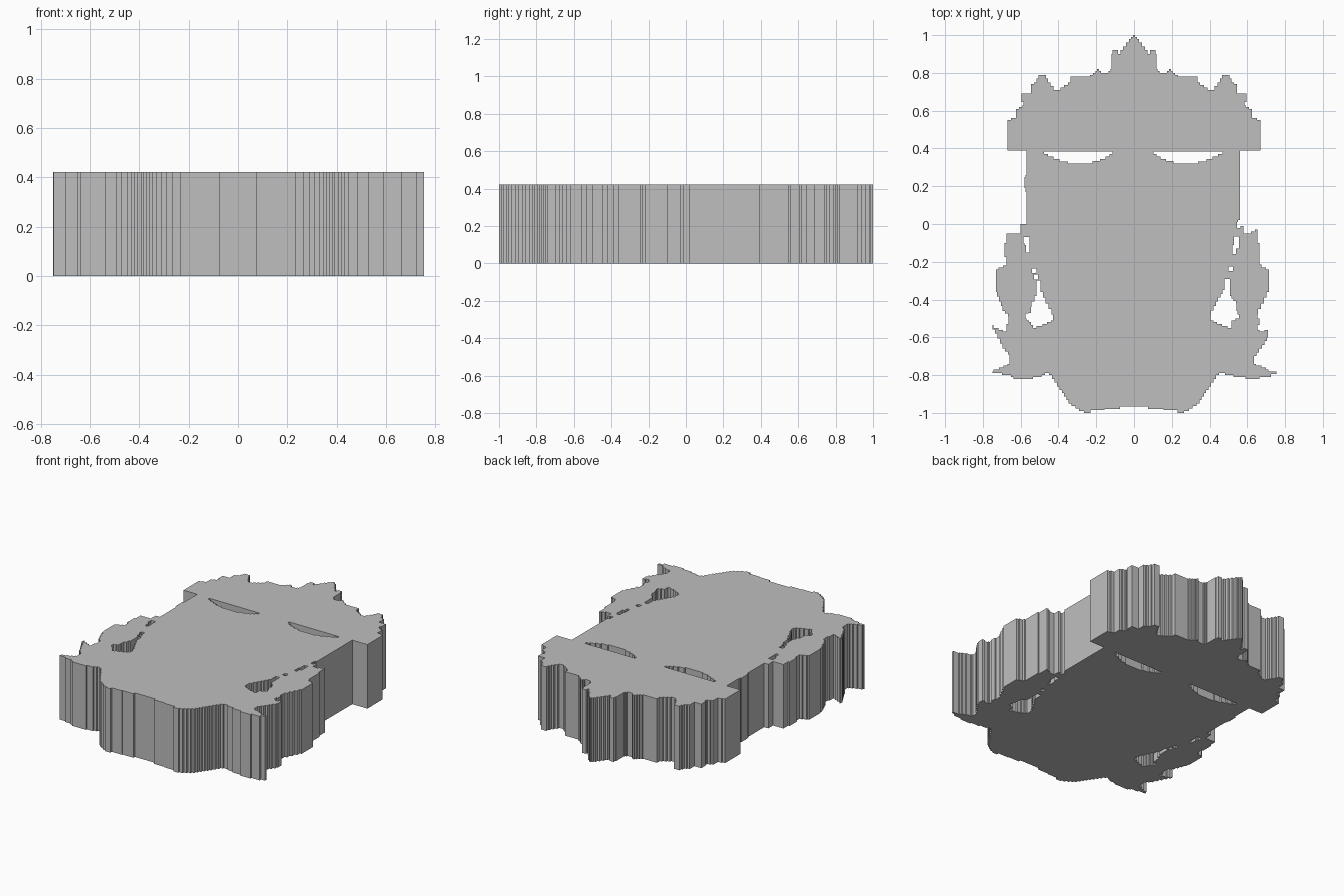
import bpy

cube = bpy.data.objects.get("Cube")
if cube:
    bpy.data.objects.remove(cube, do_unlink=True)

HEIGHT = 0.422
CELL = 0.0133          # width of one stair step in the outline
UNIT = 0.01            # outlines are written in hundredths

# Crown from the centre peak out to the brow (left side, mirrored later)
crown = [(0, 100), (2, 98), (5, 94), (8, 90), (9, 92), (11, 92), (12, 90),
         (12, 82), (14, 80), (17, 80), (19, 82), (21, 80), (24, 78), (33, 78),
         (34, 75), (40, 71), (42, 71), (45, 75), (47, 79), (50, 79), (52, 75),
         (54, 74), (55, 69), (59, 69), (60, 66), (58, 63), (62, 61), (63, 56),
         (67, 55), (67, 39)]

# Temple and hair lock on each side, from the brow down to the jaw
left_hair = [(56, 39), (56, 2), (54, 1), (55, -2), (58, -1), (58, -5),
             (61, -5), (65, -3), (66, -10), (67, -13), (66, -20), (68, -23),
             (72, -24), (71, -36), (68, -42), (65, -48), (67, -52), (65, -55),
             (67, -57), (71, -56), (71, -60), (67, -66), (64, -70), (63, -74),
             (69, -76), (72, -78), (75.7, -78), (75, -79.5), (70, -81),
             (63, -82), (55, -81)]
right_hair = [(-57, 39), (-57, 26), (-58, 25), (-58, 19), (-57, 17), (-57, 0),
              (-60, 0), (-60, -5), (-67, -5), (-69, -15), (-67, -20),
              (-68, -22), (-73, -24), (-73, -36), (-71, -41), (-69, -46),
              (-66, -49), (-68, -57), (-73, -55), (-75.7, -53.5), (-73, -58),
              (-69, -66), (-66, -69), (-66, -74), (-70, -76), (-75.7, -78),
              (-74, -79), (-66, -80), (-63, -82), (-57, -82), (-50, -81)]

# Jaw from the hair to the middle of the chin (left side, mirrored later)
chin = [(46, -79), (44, -80), (40, -86), (34, -95), (28, -99), (25, -100),
        (21, -98.5), (10, -98), (5, -96.5), (0, -96.5)]

# Openings: eyes and the gaps between cheek and hair
eye = [(9.5, 38.5), (47.5, 38.5), (46, 37), (37, 33), (31, 32), (23, 32),
       (15, 34.5), (11, 37)]
left_gaps = [
    [(53.5, -6.5), (56, -6.5), (55, -13), (54, -13), (54, -16), (52, -16),
     (52.5, -11)],
    [(50, -22.5), (52.5, -22.5), (52.5, -25), (50, -25)],
    [(48.5, -29), (50.5, -29), (51, -38), (54.5, -42), (54, -46), (55.5, -48),
     (55.5, -50), (52, -51), (51, -55), (45, -53), (41, -51), (40, -48),
     (44, -41), (47.5, -35)],
]
right_gaps = [
    [(-58.5, -7), (-55.5, -7), (-55, -15), (-57, -15), (-57.5, -11),
     (-58.5, -10)],
    [(-54, -23.5), (-51.5, -23.5), (-51.5, -26), (-54, -26)],
    [(-53, -26.8), (-51, -26.8), (-50.5, -29.5), (-53, -29.5)],
    [(-51.5, -30), (-50, -30), (-49, -36), (-46, -42), (-43, -48), (-43, -51),
     (-47, -53), (-53, -55), (-55, -52), (-57.5, -50), (-57.5, -47.5),
     (-54, -47), (-55, -44), (-52, -38)],
]


def mirror(points, shift=0):
    """Reflect points to the other side of the centre line."""
    return [(shift - x, y) for x, y in points]


def stepped(points):
    """Turn a closed outline into axis-aligned stair steps."""
    result = []

    def add(x, y):
        if not result or abs(result[-1][0] - x) + abs(result[-1][1] - y) > 1e-5:
            result.append((x, y))

    for start, end in zip(points, points[1:] + points[:1]):
        x, y = start[0] * UNIT, start[1] * UNIT
        dx, dy = end[0] * UNIT - x, end[1] * UNIT - y
        count = max(1, round(min(abs(dx), abs(dy)) / CELL))
        dx, dy = dx / count, dy / count
        for i in range(count):
            middle = x + dx * (i + 0.5)
            add(middle, y + dy * i)
            add(middle, y + dy * (i + 1))
    return result


def add_loop(curve, points):
    """Add one closed straight-sided outline to a flat curve."""
    corners = stepped(points)
    spline = curve.splines.new("POLY")
    spline.points.add(len(corners) - 1)
    for point, (x, y) in zip(spline.points, corners):
        point.co = (x, y, 0, 1)
    spline.use_cyclic_u = True
    spline.use_smooth = False


# Whole outline, clockwise from the peak, followed by the openings
left_side = crown + left_hair + chin
right_side = mirror(crown) + right_hair + mirror(chin)
outline = left_side + right_side[-2:0:-1]

profile = bpy.data.curves.new("mask_profile", "CURVE")
profile.dimensions = "2D"
profile.fill_mode = "BOTH"
profile.extrude = HEIGHT / 2
for loop in [outline, eye, mirror(eye, shift=-1)] + left_gaps + right_gaps:
    add_loop(profile, loop)

# Solid plate made from the filled profile
helper = bpy.data.objects.new("mask_profile", profile)
bpy.context.collection.objects.link(helper)
bpy.context.view_layer.update()
depsgraph = bpy.context.evaluated_depsgraph_get()
mesh = bpy.data.meshes.new_from_object(helper.evaluated_get(depsgraph))
bpy.data.objects.remove(helper, do_unlink=True)

grey = bpy.data.materials.new("plain_grey")
grey.use_nodes = True
colour = (0.52, 0.52, 0.52, 1)
grey.diffuse_color = colour
grey.node_tree.nodes["Principled BSDF"].inputs["Base Color"].default_value = colour

mesh.name = "face_mask"
mesh.materials.clear()
mesh.materials.append(grey)
for face in mesh.polygons:
    face.use_smooth = False
    face.material_index = 0
for vertex in mesh.vertices:
    vertex.co.z += HEIGHT / 2
mask = bpy.data.objects.new("face_mask", mesh)
bpy.context.collection.objects.link(mask)
